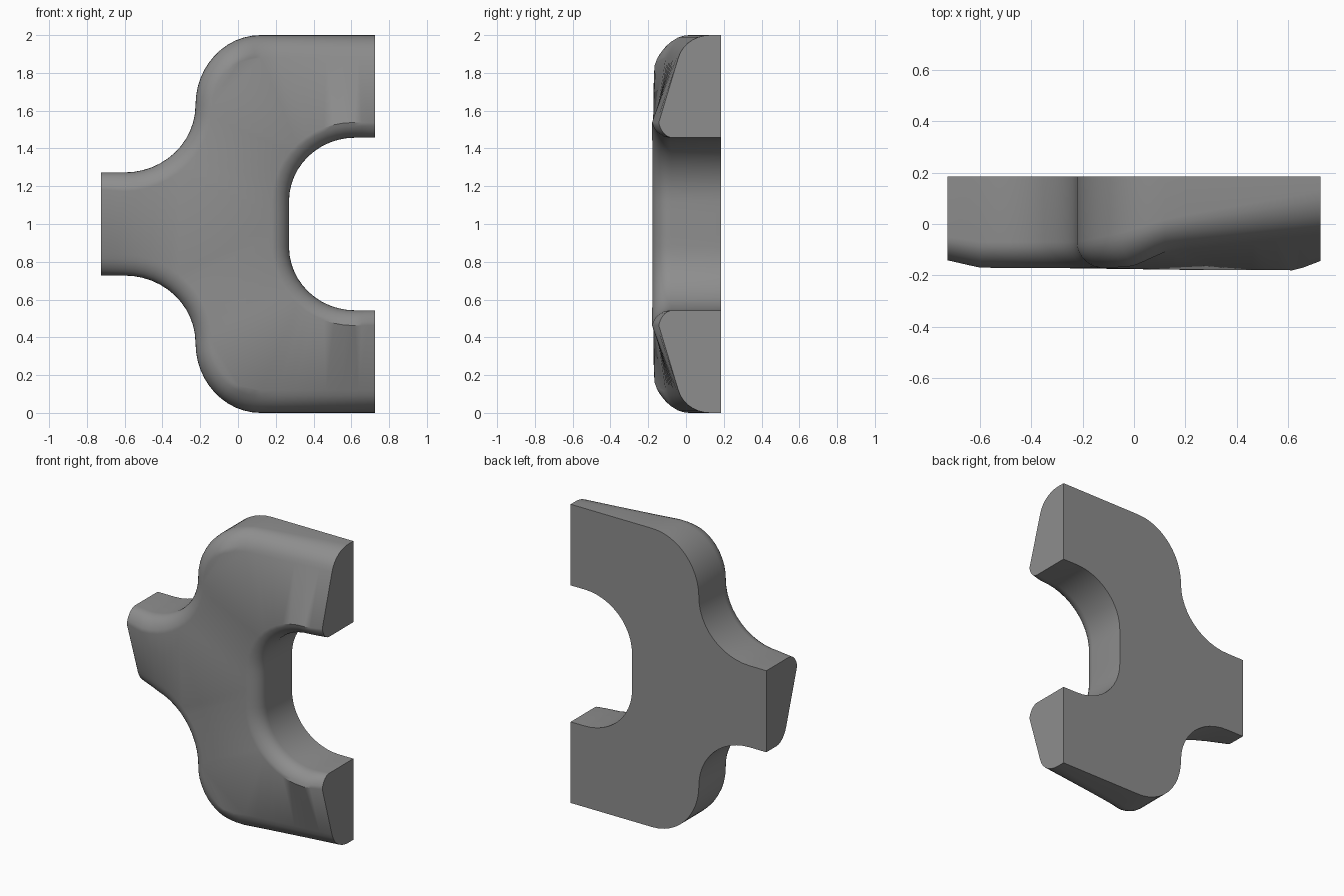
import bpy, bmesh, math
from mathutils import Vector
from mathutils.geometry import delaunay_2d_cdt

if "Cube" in bpy.data.objects:
    bpy.data.objects.remove(bpy.data.objects["Cube"])

BACK = 0.185
STEPS = 7            # rounding segments on the front edge
SWEEP = math.radians(76)

# Edge stations by x: (x, where rounding starts, front crease y, inset)
UPPER = [(-0.73, -0.05, -0.14, 0.09), (-0.60, -0.07, -0.170, 0.10), (-0.22, -0.07, -0.172, 0.09),
         (-0.07, -0.04, -0.165, 0.11), (0.13, 0.02, -0.105, 0.12), (0.73, 0.13, -0.04, 0.12)]
LOWER = [(-0.73, 0.08, -0.03, 0.12), (-0.55, -0.01, -0.10, 0.11)] + UPPER[2:]
INNER = [(0.27, -0.08, -0.178, 0.09), (0.63, -0.08, -0.180, 0.08), (0.73, -0.07, -0.142, 0.08)]


def station(table, x):
    x = min(max(x, table[0][0]), table[-1][0])
    for a, b in zip(table, table[1:]):
        if x <= b[0]:
            t = (x - a[0]) / (b[0] - a[0])
            return [p + (q - p) * t for p, q in zip(a[1:], b[1:])]


def line(a, b, n):
    return [Vector(a).lerp(Vector(b), i / n) for i in range(n)]


def bend(a, corner, b, n=12):
    """Quarter round from a to b, hugging the corner."""
    a, c, b = Vector(a), Vector(corner), Vector(b)
    angles = [i / n * math.pi / 2 for i in range(n)]
    return [c + (a - c) * (1 - math.sin(t)) + (b - c) * (1 - math.cos(t)) for t in angles]


def flip(points):
    return [Vector((p.x, 2 - p.y)) for p in reversed(points)]


# Outline in x and z: top arm and stem, mirrored below, then the inner curve
outer_top = (line((0.725, 2), (0.12, 2), 7)
             + bend((0.12, 2), (-0.225, 2), (-0.225, 1.63))
             + bend((-0.225, 1.63), (-0.225, 1.273), (-0.6, 1.273))
             + line((-0.6, 1.273), (-0.725, 1.273), 3) + [Vector((-0.725, 1.273))])
inner_low = (line((0.725, 0.543), (0.62, 0.543), 3)
             + bend((0.62, 0.543), (0.27, 0.543), (0.27, 0.88))
             + line((0.27, 0.88), (0.27, 1.0), 2))
inner = inner_low + [Vector((0.27, 1.0))] + flip(inner_low)
sections = [(outer_top, UPPER), (flip(outer_top), LOWER), (inner, INNER)]

# One profile per outline point, from the back edge to the front crease
profiles = []
for points, table in sections:
    for i, p in enumerate(points):
        ahead = points[min(i + 1, len(points) - 1)]
        behind = points[max(i - 1, 0)]
        d = (ahead - behind).normalized()
        inward = Vector((-d.y, d.x))
        wall, crease, inset = station(table, p.x)
        row = [(p.x, BACK, p.y)]
        for k in range(STEPS + 1):
            t = SWEEP * k / STEPS
            q = p + inward * inset * (1 - math.cos(t)) / (1 - math.cos(SWEEP))
            row.append((q.x, wall + (crease - wall) * math.sin(t) / math.sin(SWEEP), q.y))
        profiles.append(row)

bm = bmesh.new()
grid = [[bm.verts.new(co) for co in row] for row in profiles]
count = len(grid)
for i in range(count):
    a, b = grid[i], grid[(i + 1) % count]
    for k in range(STEPS + 1):
        bm.faces.new((a[k], b[k], b[k + 1], a[k + 1]))
bm.faces.new([row[0] for row in grid])               # flat back

# Front surface spanning the crease
rim = [row[-1] for row in grid]
flat = [Vector((v.co.x, v.co.z)) for v in rim]
edges = [(i, (i + 1) % count) for i in range(count)]
_, _, tris, source, _, _ = delaunay_2d_cdt(flat, edges, [list(range(count))], 1, 1e-6)
for tri in tris:
    bm.faces.new([rim[source[i][0]] for i in tri])
bmesh.ops.recalc_face_normals(bm, faces=bm.faces)

mesh = bpy.data.meshes.new("forked_bracket")
bm.to_mesh(mesh)
bm.free()
bracket = bpy.data.objects.new("forked_bracket", mesh)
bpy.context.collection.objects.link(bracket)

# Plain grey
grey = bpy.data.materials.new("plain_grey")
grey.use_nodes = True
colour = (0.27, 0.27, 0.27, 1)
grey.diffuse_color = colour
grey.node_tree.nodes["Principled BSDF"].inputs["Base Color"].default_value = colour
mesh.materials.append(grey)

bpy.context.view_layer.objects.active = bracket
bracket.select_set(True)
bpy.ops.object.shade_smooth_by_angle(angle=math.radians(35))
